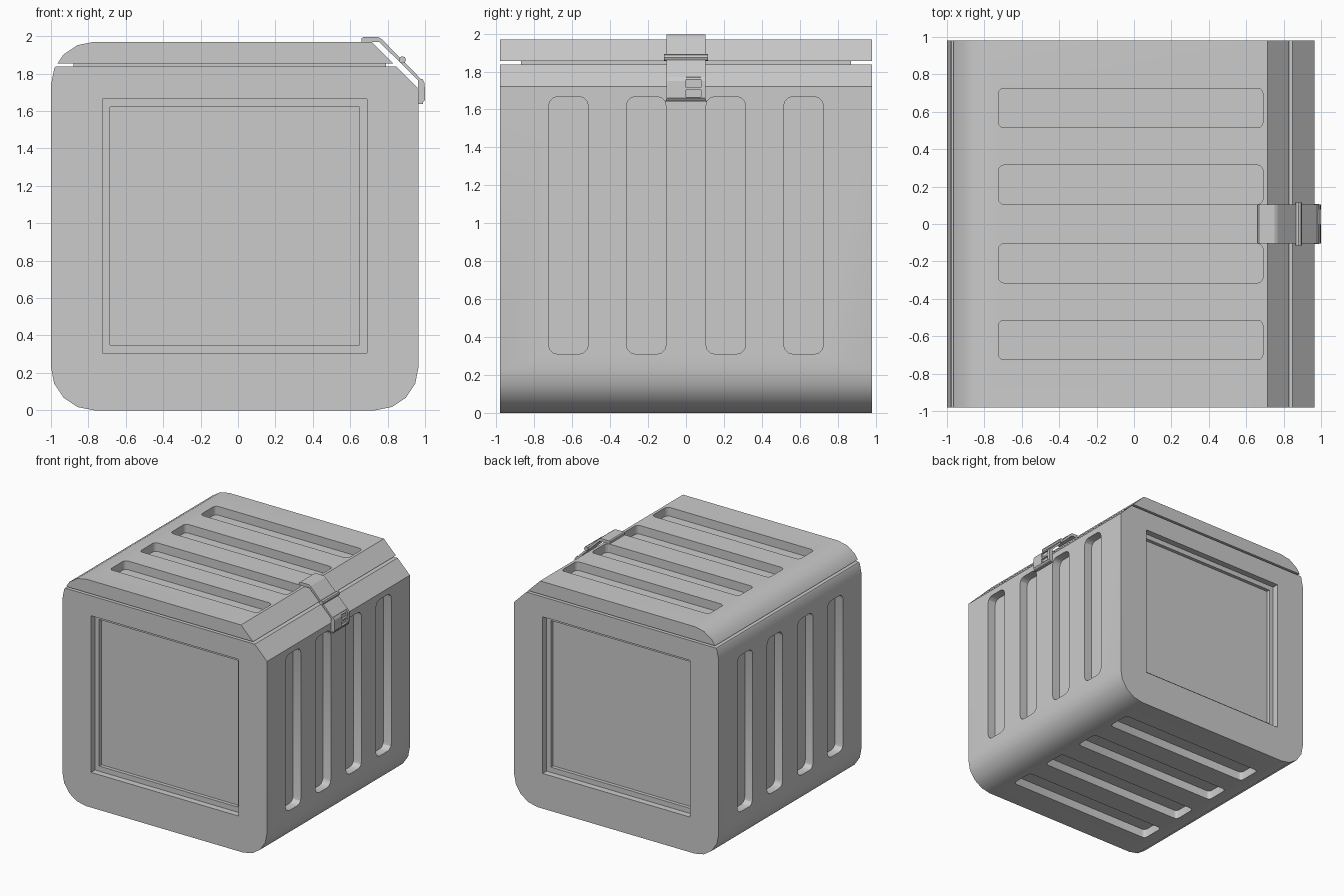
import bpy, bmesh
from math import cos, sin, radians

if "Cube" in bpy.data.objects:
    bpy.data.objects.remove(bpy.data.objects["Cube"])

XL, XR, YH, TOP = -1.0, 0.965, 0.98, 1.97
SLOT_Y = (-0.62, -0.21, 0.21, 0.62)


def xz(u, v, w):            # outline in XZ, extruded along y
    return (u, w, v)


def yz(u, v, w):            # outline in YZ, extruded along x
    return (w, u, v)


def xy(u, v, w):            # outline in XY, extruded along z
    return (u, v, w)


def arc(cx, cy, r, a0, a1, n):
    return [(cx + r * cos(radians(a0 + (a1 - a0) * i / n)),
             cy + r * sin(radians(a0 + (a1 - a0) * i / n))) for i in range(n + 1)]


def rect(u0, u1, v0, v1, r=0):
    if r == 0:
        return [(u0, v0), (u1, v0), (u1, v1), (u0, v1)]
    return (arc(u0 + r, v0 + r, r, 180, 270, 3) + arc(u1 - r, v0 + r, r, 270, 360, 3)
            + arc(u1 - r, v1 - r, r, 0, 90, 3) + arc(u0 + r, v1 - r, r, 90, 180, 3))


def prism(bm, outline, place, lo, hi):
    a = [bm.verts.new(place(u, v, lo)) for u, v in outline]
    b = [bm.verts.new(place(u, v, hi)) for u, v in outline]
    n = len(a)
    faces = [bm.faces.new(a), bm.faces.new(b)]
    faces += [bm.faces.new((a[i], a[(i + 1) % n], b[(i + 1) % n], b[i])) for i in range(n)]
    bmesh.ops.recalc_face_normals(bm, faces=faces)


def make(name, bm):
    me = bpy.data.meshes.new(name)
    bm.to_mesh(me)
    bm.free()
    ob = bpy.data.objects.new(name, me)
    bpy.context.collection.objects.link(ob)
    return ob


def activate(ob):
    bpy.ops.object.select_all(action='DESELECT')
    ob.select_set(True)
    bpy.context.view_layer.objects.active = ob


def carve(ob, cutter_bm):
    cutter = make("cutter", cutter_bm)
    cutter.hide_render = True
    mod = ob.modifiers.new("carve", 'BOOLEAN')
    mod.operation, mod.solver, mod.object = 'DIFFERENCE', 'EXACT', cutter
    activate(ob)
    bpy.ops.object.modifier_apply(modifier=mod.name)
    bpy.data.objects.remove(cutter)


def smooth(ob):
    activate(ob)
    bpy.ops.object.shade_smooth_by_angle(angle=radians(30))


# Overall crate outline: three rounded corners, one chamfer
R = 0.23
SHELL = (arc(XL + R, R, R, 180, 270, 4) + arc(XR - R, R, R, 270, 360, 4)
         + [(XR, 1.72), (0.715, TOP)] + arc(XL + R, TOP - R, R, 90, 180, 4))


def shell_part(name, z, keep_below):
    bm = bmesh.new()
    prism(bm, SHELL, xz, -YH, YH)
    cut = bmesh.ops.bisect_plane(bm, geom=bm.verts[:] + bm.edges[:] + bm.faces[:],
                                 plane_co=(0, 0, z), plane_no=(0, 0, 1),
                                 clear_outer=keep_below, clear_inner=not keep_below)
    edges = [g for g in cut['geom_cut'] if isinstance(g, bmesh.types.BMEdge)]
    bmesh.ops.holes_fill(bm, edges=edges, sides=0)
    bmesh.ops.recalc_face_normals(bm, faces=bm.faces[:])
    return make(name, bm)


# Crate body with side and bottom slots and the stepped end panels
body = shell_part("crate_body", 1.838, True)
D = 0.075
bm = bmesh.new()
for y in SLOT_Y:
    side = rect(y - 0.105, y + 0.105, 0.31, 1.668, 0.05)
    prism(bm, side, yz, XR - D, XR + 0.1)
    prism(bm, side, yz, XL - 0.1, XL + D)
    prism(bm, rect(-0.725, 0.69, y - 0.105, y + 0.105, 0.03), xy, -0.1, D)
carve(body, bm)
for outline, depth in ((rect(-0.725, 0.69, 0.305, 1.665), 0.055),
                       (rect(-0.685, 0.65, 0.35, 1.622), 0.085)):
    bm = bmesh.new()
    for s in (-1, 1):
        prism(bm, outline, xz, *sorted((s * (YH - depth), s * (YH + 0.1))))
    carve(body, bm)
smooth(body)

# Lid with top slots
lid = shell_part("crate_lid", 1.855, False)
bm = bmesh.new()
for y in SLOT_Y:
    prism(bm, rect(-0.725, 0.69, y - 0.105, y + 0.105, 0.03), xy, TOP - D, TOP + 0.1)
carve(lid, bm)
smooth(lid)

# Seal between body and lid
bm = bmesh.new()
prism(bm, rect(-0.88, 0.79, -0.87, 0.87), xy, 1.83, 1.865)
make("lid_seal", bm)

# Latch strap bent over the chamfer
W = 0.103
bm = bmesh.new()
prism(bm, [(0.66, 1.968), (0.66, 1.988), (0.668, 1.995), (0.75, 1.995), (0.768, 1.985),
           (0.992, 1.757), (0.97, 1.757), (0.757, 1.968)], xz, -W, W)
make("latch_strap", bm)

# Hinge pin crossing the strap
bm = bmesh.new()
prism(bm, arc(0.879, 1.874, 0.019, 0, 315, 7), xz, -0.116, 0.116)
make("latch_pin", bm)

# Latch handle with two small windows
bm = bmesh.new()
prism(bm, [(0.963, 1.70), (0.967, 1.64), (0.985, 1.64), (1.0, 1.66),
           (0.998, 1.75), (0.985, 1.772), (0.963, 1.765)], xz, -W, W)
handle = make("latch_handle", bm)
bm = bmesh.new()
for z0, z1 in ((1.665, 1.702), (1.716, 1.79)):
    prism(bm, rect(0.0, 0.078, z0, z1), yz, 0.982, 1.1)
carve(handle, bm)

# Lower lip of the handle
bm = bmesh.new()
prism(bm, rect(0.965, 0.99, 1.638, 1.648), xz, -0.108, 0.108)
make("latch_lip", bm)
